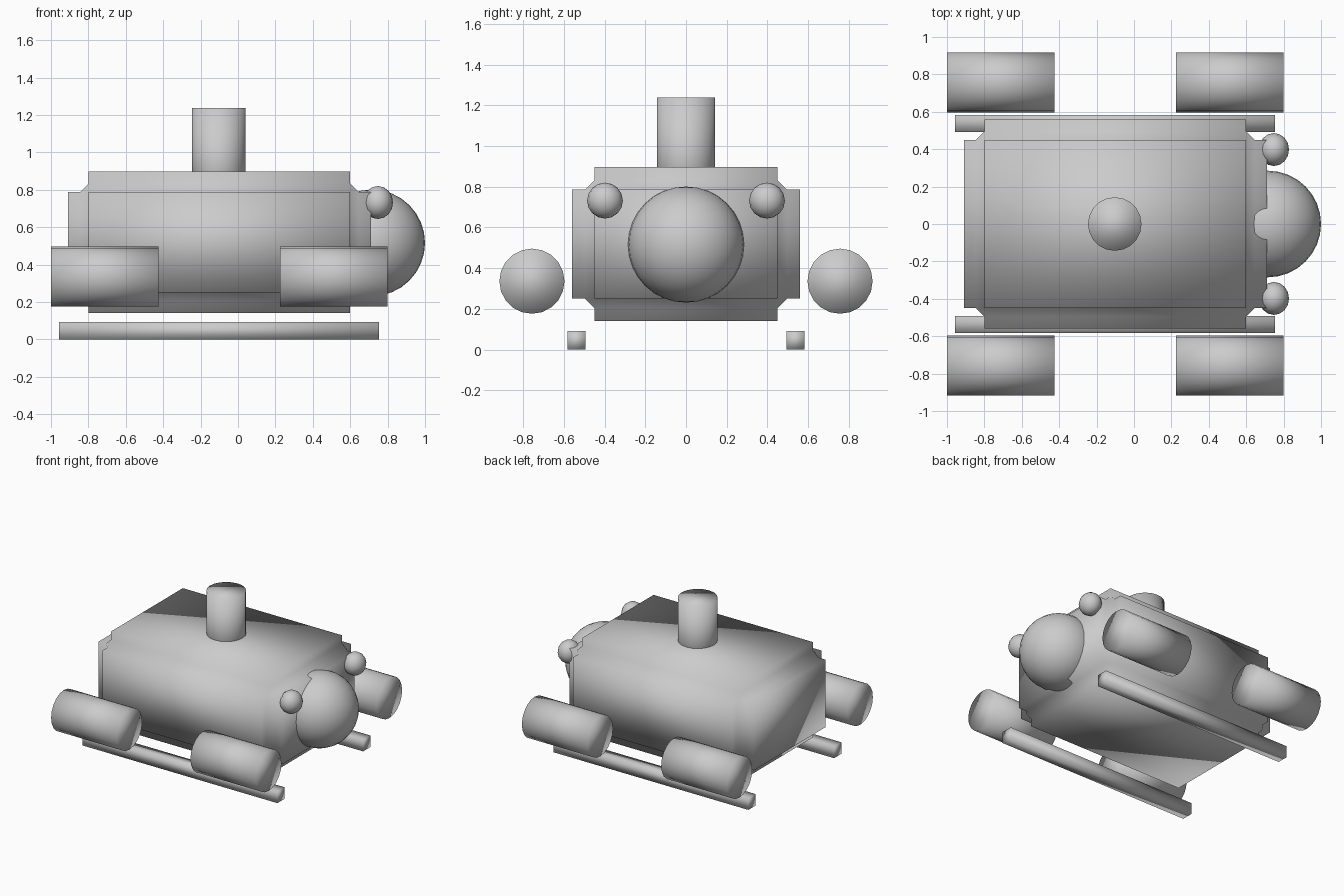
import bpy
import math

if "Cube" in bpy.data.objects:
    bpy.data.objects.remove(bpy.data.objects["Cube"])

grey = bpy.data.materials.new("plain grey")
grey.diffuse_color = (0.6, 0.6, 0.6, 1)
grey.use_nodes = True
grey.node_tree.nodes["Principled BSDF"].inputs["Base Color"].default_value = grey.diffuse_color


def finish(name):
    """Name the active object, smooth it and colour it."""
    ob = bpy.context.object
    ob.name = name
    ob.data.materials.append(grey)
    bpy.ops.object.shade_smooth()
    return ob


def box(name, lo, hi):
    bpy.ops.mesh.primitive_cube_add(size=1, location=[(a + b) / 2 for a, b in zip(lo, hi)])
    bpy.context.object.scale = [b - a for a, b in zip(lo, hi)]
    bpy.ops.object.transform_apply(location=False, rotation=False, scale=True)
    return finish(name)


def cylinder(name, centre, radius, depth, rotation=(0, 0, 0)):
    bpy.ops.mesh.primitive_cylinder_add(vertices=20, radius=radius, depth=depth,
                                        location=centre, rotation=rotation)
    return finish(name)


def ball(name, centre, size, segments, rings):
    bpy.ops.mesh.primitive_uv_sphere_add(segments=segments, ring_count=rings, radius=1, location=centre)
    bpy.context.object.scale = size
    return finish(name)


# Body: block whose edges are cut inwards as stepped notches
body = box("body", (-0.91, -0.56, 0.14), (0.71, 0.56, 0.897))
bevel = body.modifiers.new("notched edges", 'BEVEL')
bevel.width = 0.11
bevel.segments = 3
bevel.profile = 0.0
bevel.limit_method = 'NONE'

# Chimney
cylinder("chimney", (-0.103, 0, 0.95), 0.143, 0.576)

# Nose
ball("nose", (0.715, 0, 0.516), (0.285, 0.285, 0.285), 32, 16)

for side, label in ((-1, "front"), (1, "back")):
    # Lamps beside the nose
    ball(label + "_lamp", (0.748, side * 0.398, 0.732), (0.081, 0.088, 0.088), 16, 8)
    # Runners under the body
    y = side * 0.538
    box(label + "_runner", (-0.956, y - 0.045, 0), (0.754, y + 0.045, 0.092))
    # Side rollers, lying lengthwise
    for x, end in ((-0.712, "rear"), (0.512, "fore")):
        cylinder(f"{label}_{end}_roller", (x, side * 0.757, 0.336), 0.16, 0.576,
                 (0, math.radians(90), 0))
